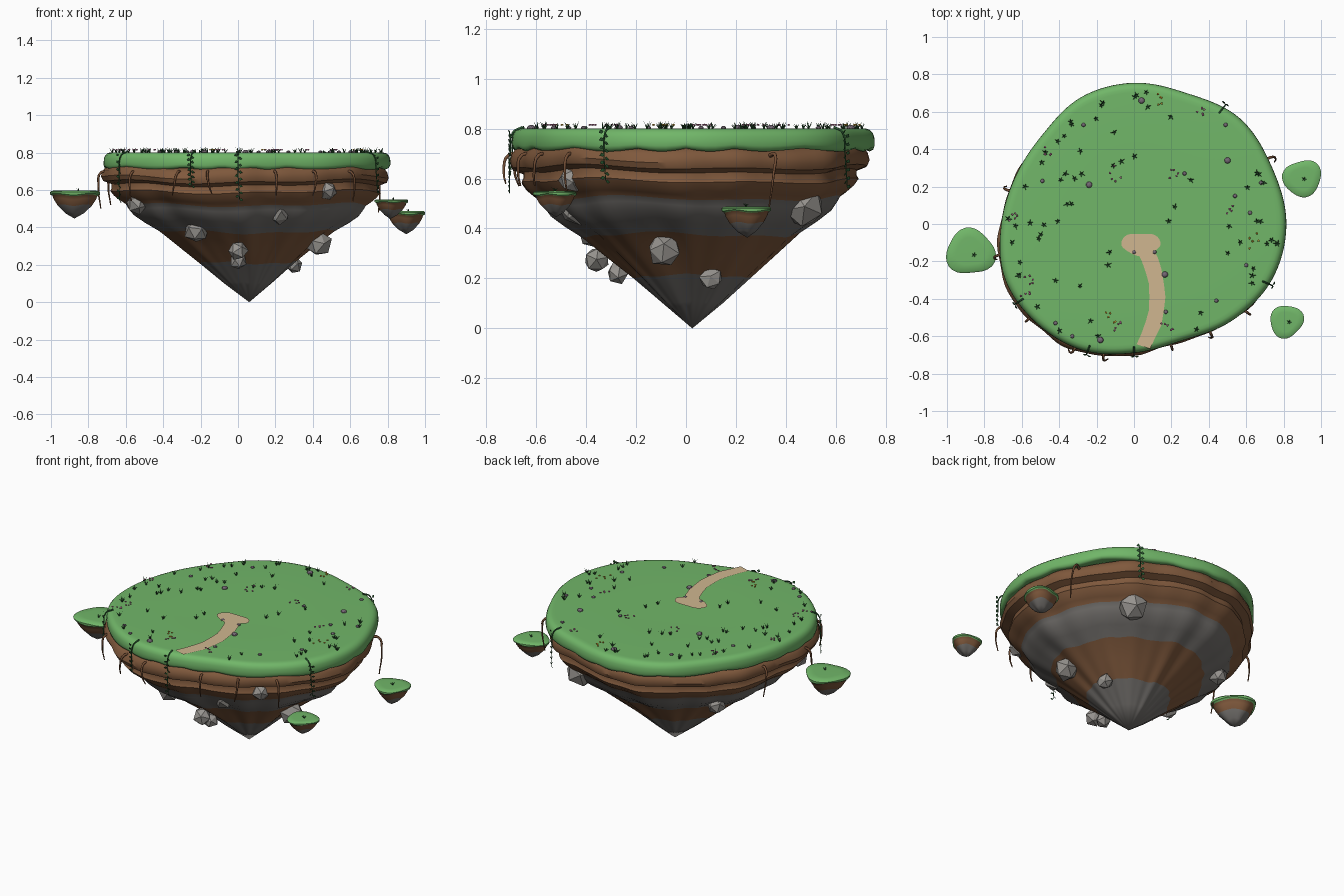
import bpy, bmesh, math, random
from mathutils import Vector, Matrix, Euler

if "Cube" in bpy.data.objects:
    bpy.data.objects.remove(bpy.data.objects["Cube"])

random.seed(7)
TAU = 2 * math.pi


def material(name, r, g, b):
    m = bpy.data.materials.new(name)
    m.diffuse_color = (r, g, b, 1)
    m.use_nodes = True
    m.node_tree.nodes["Principled BSDF"].inputs["Base Color"].default_value = m.diffuse_color
    return m


GRASS = material("grass green", .165, .47, .14)
EARTH = material("earth brown", .215, .10, .046)
STONE = material("stone grey", .17, .16, .15)
BOULDER = material("boulder grey", .31, .295, .275)
SAND = material("path sand", .63, .47, .28)
LEAF = material("leaf dark green", .025, .11, .035)
ROOT = material("root brown", .17, .075, .035)
PINK = material("petal pink", .60, .20, .38)
YELLOW = material("petal yellow", .85, .50, .05)
PEBBLE = material("pebble mauve grey", .18, .14, .18)


def finish(name, bm, mats, smooth=None):
    me = bpy.data.meshes.new(name)
    bm.to_mesh(me)
    bm.free()
    for m in mats:
        me.materials.append(m)
    ob = bpy.data.objects.new(name, me)
    bpy.context.collection.objects.link(ob)
    if smooth:
        bpy.ops.object.select_all(action='DESELECT')
        ob.select_set(True)
        bpy.context.view_layer.objects.active = ob
        bpy.ops.object.shade_smooth_by_angle(angle=math.radians(smooth))
    return ob


def loft(name, rings, mats, band=lambda i: 0, smooth=45):
    """Skin stacked rings, capping both ends; band(i) gives each strip its material."""
    bm = bmesh.new()
    vs = [[bm.verts.new(p) for p in ring] for ring in rings]
    n = len(vs[0])
    for i in range(len(vs) - 1):
        for j in range(n):
            k = (j + 1) % n
            f = bm.faces.new((vs[i][j], vs[i + 1][j], vs[i + 1][k], vs[i][k]))
            f.material_index = band(i)
    bm.faces.new(vs[0]).material_index = band(0)
    bm.faces.new(vs[-1][::-1]).material_index = band(len(vs) - 2)
    bmesh.ops.remove_doubles(bm, verts=bm.verts, dist=1e-5)
    bmesh.ops.recalc_face_normals(bm, faces=bm.faces)
    return finish(name, bm, mats, smooth)


# Island outline: radius every 22.5 degrees, smoothly interpolated
RADII = [.815, .798, .80, .755, .755, .735, .685, .683,
         .71, .75, .745, .73, .69, .675, .735, .795]


def outline(a):
    t = (a / TAU * 16) % 16
    i = int(t)
    t -= i
    p, q, r, s = (RADII[(i + k) % 16] for k in (-1, 0, 1, 2))
    return q + .5 * t * (r - p + t * (2 * p - 5 * q + 4 * r - s + t * (3 * (q - r) + s - p)))


def polar(r, a, z):
    return Vector((r * math.cos(a), r * math.sin(a), z))


N = 128
ANG = [TAU * j / N for j in range(N)]

# Layered earth and rock underside
PROFILE = [(.90, .735), (.965, .722), (.99, .70), (1.0, .67), (.985, .645), (.925, .628),
           (.925, .605), (.935, .59), (.91, .565), (.87, .54), (.83, .52), (.81, .495),
           (.775, .46), (.70, .42), (.60, .375), (.46, .29), (.33, .21), (.17, .105), (0, 0)]


def body_point(s, z, a):
    wave = math.sin(3 * a + 1 + 4 * z) * .6 + math.sin(7 * a + 9 * z) * .4
    ridge = .018 * math.sin(13 * a + 5 * z) + .012 * math.sin(21 * a + 2)
    r = s * outline(a) * (1 + .022 * math.cos(a - 4.1) - .004 + ridge * min(1, 1.35 - s))
    p = polar(r, a, z + .014 * wave * min(1, s * 2))
    return p + Vector((.06, .025, 0)) * (1 - s)


loft("island_rock", [[body_point(s, z, a) for a in ANG] for s, z in PROFILE], [EARTH, STONE],
     lambda i: 0 if i < 10 or 14 <= i < 16 else 1, 38)

# Rounded turf slab with a scalloped lower lip
TURF = [(.5, .80), (.93, .801), (.955, .80), (.975, .795), (.99, .783), (.998, .768),
        (1.0, .75), (1.0, .735), (.993, .723), (.975, .717), (.9, .73)]


def drip(a, z):
    k = max(0, (.752 - z) / .035)
    return z - .012 * k * (abs(math.sin(9 * a + math.sin(4 * a))) - .3)


loft("turf", [[polar(s * outline(a), a, drip(a, z)) for a in ANG] for s, z in TURF], [GRASS])


# Small floating islets
def islet(name, x, y, r, top, bottom, turn, lobe):
    h = top - bottom
    prof = [(.6, 0), (.93, .01), (1, .06), (.99, .13), (.90, .17), (.84, .30), (.68, .52),
            (.38, .78), (0, 1)]
    rings = [[Vector((x, y, 0)) + polar(
        s * r * (1 + lobe * math.cos(3 * (a - turn)) + .04 * math.sin(2 * a + turn)), a,
        top - h * (d + .03 * math.sin(4 * a + turn) * (.1 < d < .9))) for a in ANG[::4]]
        for s, d in prof]
    loft(name, rings, [GRASS, EARTH, STONE], lambda i: 0 if i < 4 else 1 if i < 6 else 2)


islet("islet_left", -.875, -.15, .126, .597, .447, 1.7, .09)
islet("islet_back_right", .90, .245, .10, .488, .363, .8, .08)
islet("islet_front_right", .815, -.52, .088, .55, .445, .3, .08)

# Boulders stuck in the rock
for i, (x, y, z, r) in enumerate([
        (.48, -.46, .595, .055), (.22, -.45, .48, .066), (0, -.355, .275, .055),
        (0, -.275, .222, .046), (.43, -.09, .315, .07), (.30, .10, .20, .05),
        (-.22, -.37, .38, .065), (.40, .47, .49, .088), (-.40, .27, .42, .06),
        (-.54, -.34, .525, .06)]):
    bm = bmesh.new()
    bmesh.ops.create_icosphere(bm, subdivisions=1, radius=r)
    for v in bm.verts:
        v.co *= random.uniform(.88, 1.12)
    rot = Euler([random.uniform(0, 6) for _ in range(3)]).to_matrix().to_4x4()
    bmesh.ops.transform(bm, verts=bm.verts, matrix=Matrix.Translation((x, y, z)) @ rot)
    finish(f"boulder_{i + 1}", bm, [BOULDER])


def tube(name, pts, radius, mat):
    cu = bpy.data.curves.new(name, 'CURVE')
    cu.dimensions = '3D'
    cu.bevel_depth = radius
    cu.bevel_resolution = 1
    cu.resolution_u = 4
    sp = cu.splines.new('BEZIER')
    sp.bezier_points.add(len(pts) - 1)
    for i, p in enumerate(pts):
        b = sp.bezier_points[i]
        b.co = p
        b.handle_left_type = b.handle_right_type = 'AUTO'
        b.radius = 1 - .65 * i / (len(pts) - 1)
    cu.materials.append(mat)
    ob = bpy.data.objects.new(name, cu)
    bpy.context.collection.objects.link(ob)


# Dangling roots around the rim: angle in degrees, lowest height
for i, (deg, low) in enumerate([(193, .50), (165, .52), (244.5, .57), (257, .58), (287, .57),
                                (305, .57), (322, .54), (26, .48), (222, .54)]):
    a = math.radians(deg)
    r = outline(a)
    bend = random.uniform(-.02, .02)
    tube(f"root_{i + 1}", [polar(r * .95, a, .69), polar(r * 1.02, a, .695),
                           polar(r * 1.045, a + bend, .62),
                           polar(r * 1.03, a + 2 * bend, low)], .009, ROOT)

# Hanging vines with leaves
for i, (deg, low) in enumerate([(214, .54), (250, .62), (270, .55), (336, .59), (52.5, .57)]):
    a = math.radians(deg)
    r = outline(a)
    path = [polar(r * .95, a, .806), polar(r * 1.005, a, .785), polar(r * 1.02, a, .70),
            polar(r * 1.025, a + .012, low)]
    tube(f"vine_{i + 1}", path, .005, LEAF)
    bm = bmesh.new()
    side = Vector((-math.sin(a), math.cos(a), 0))
    out = polar(1, a, 0)
    for k in range(14):
        t = k / 13
        base = polar(r * 1.022, a + .01 * t, .79 + (low - .79) * t)
        d = side * (1 if k % 2 else -1)
        pts = [base, base + d * .011 + out * .008 + Vector((0, 0, .006)),
               base + d * .021 + out * .004 - Vector((0, 0, .006)),
               base + d * .009 - Vector((0, 0, .010))]
        bm.faces.new([bm.verts.new(p) for p in pts])
    finish(f"vine_leaves_{i + 1}", bm, [LEAF])

# Sandy path with a rounded clearing at its end
bm = bmesh.new()
rows = []
for x, y, w in [(.05, -.655, .036), (.075, -.60, .036), (.105, -.53, .041), (.12, -.46, .040),
                (.125, -.39, .043), (.12, -.32, .040), (.105, -.25, .041), (.085, -.19, .042),
                (.06, -.14, .042)]:
    tilt = .012 if y < -.5 or y > -.3 else 0
    sy = -tilt if y < -.5 else tilt
    rows.append([bm.verts.new((x - w, y - sy, .806)), bm.verts.new((x + w, y + sy, .806))])
for p, q in zip(rows, rows[1:]):
    bm.faces.new((p[0], p[1], q[1], q[0]))
bm.faces.new([bm.verts.new((.037 + .105 * math.cos(a), -.105 + (.06 + .008 * math.sin(3 * a))
                            * math.sin(a), .8065)) for a in ANG[::4]])
finish("path", bm, [SAND])

# Grass tufts: a ring of near-edge ones and a scatter inside
bm = bmesh.new()
for k in range(75):
    a = random.uniform(0, TAU)
    r = outline(a) * (random.uniform(.86, .96) if k % 3 == 0 else .93 * math.sqrt(random.random()))
    spots = polar(r, a, .80)
    if -.1 < spots.x < .2 and spots.y < -.04:
        continue
    turn = random.uniform(0, TAU)
    for b in range(5):
        d = polar(1, turn + b * TAU / 5, 0)
        s = Vector((-d.y, d.x, 0)) * .0045
        tip = spots + d * random.uniform(.012, .022) + Vector((0, 0, random.uniform(.016, .03)))
        bm.faces.new([bm.verts.new(p) for p in (spots - s, spots + s, tip)])
for x, y, z in [(-.855, -.165, .596), (.91, .24, .487), (.83, -.525, .549)]:
    for b in range(5):
        d = polar(1, b * TAU / 5, 0)
        s = Vector((-d.y, d.x, 0)) * .004
        c = Vector((x, y, z))
        bm.faces.new([bm.verts.new(p) for p in (c - s, c + s, c + d * .014 + Vector((0, 0, .015)))])
finish("grass_tufts", bm, [LEAF])


def beads(name, spots, mat, flat):
    bm = bmesh.new()
    for x, y, z, r in spots:
        m = Matrix.Translation((x, y, z)) @ Matrix.Diagonal((1, 1, flat, 1))
        bmesh.ops.create_icosphere(bm, subdivisions=2 if r > .01 else 1, radius=r, matrix=m)
    finish(name, bm, [mat])


# Pebbles
big = [(.04, .66), (.5, .34), (-.24, .21), (-.18, -.62), (.165, -.27)]
small = [(.49, .53), (.68, .22), (-.49, .23), (-.27, .53), (.54, .15), (.44, -.41), (.17, -.47),
         (-.33, -.6), (-.42, -.53), (0, -.15), (.11, -.15), (.27, .27), (.6, -.22), (.62, .06)]
beads("pebbles", [(x, y, .803, .017) for x, y in big] + [(x, y, .803, .011) for x, y in small],
      PEBBLE, .7)


# Flower clusters
def flowers(name, centres, mat):
    spots = []
    for x, y in centres:
        for _ in range(5):
            spots.append((x + random.gauss(0, .02), y + random.gauss(0, .02), .815, .0065))
    beads(name, spots, mat, .6)


flowers("pink_flowers", [(-.45, .38), (-.1, .25), (.2, .26), (.36, .59), (.52, .07), (-.64, .05),
                         (-.54, -.3), (-.56, -.37), (-.08, -.54), (.18, -.54)], PINK)
flowers("yellow_flowers", [(.13, .67), (.65, -.09), (-.13, -.51)], YELLOW)
